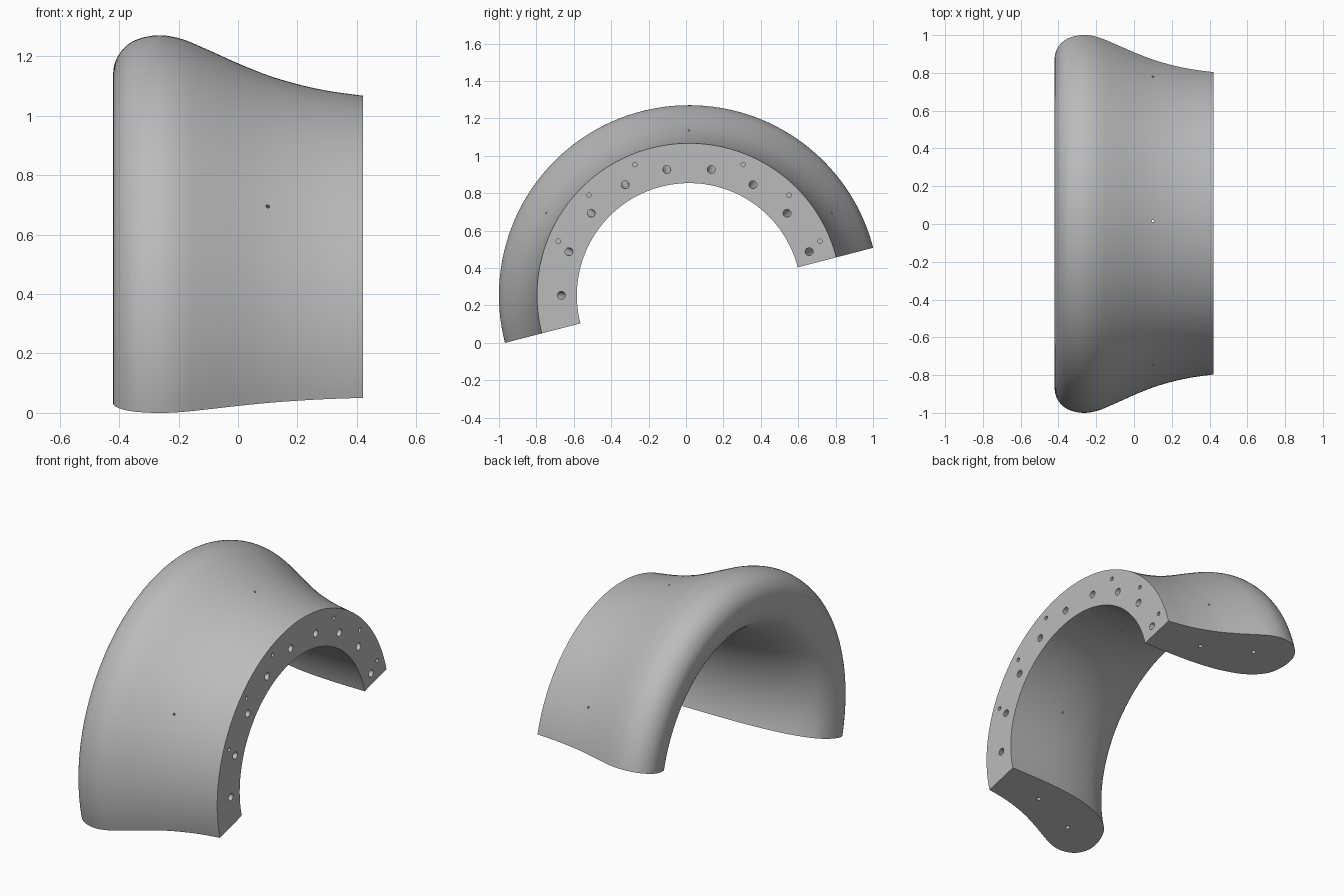
import bpy, bmesh
from math import sin, cos, radians
from mathutils import Vector, Matrix

if "Cube" in bpy.data.objects:
    bpy.data.objects.remove(bpy.data.objects["Cube"])

CENTRE_Y, CENTRE_Z = 0.0165, 0.254
START, SWEEP, STEPS = 14.48, 180, 120
BACK = 0.42

# Section of the duct wall as (x, radius), from trailing edge over the lip to the bore
outer = [(0.42, 0.813), (0.3, 0.83), (0.2, 0.852), (0.1, 0.882), (0, 0.922),
         (-0.1, 0.967), (-0.19, 1.004), (-0.27, 1.0165), (-0.35, 0.998),
         (-0.4, 0.953), (-0.42, 0.89)]
inner = [(-0.405, 0.805), (-0.36, 0.735), (-0.26, 0.673), (-0.12, 0.633),
         (0.03, 0.612), (0.2, 0.603), (0.42, 0.6)]


def smooth_path(points, cuts=5):
    """Catmull-Rom curve through the points."""
    p = [Vector(q) for q in points]
    p = [2 * p[0] - p[1]] + p + [2 * p[-1] - p[-2]]
    path = []
    for a, b, c, d in zip(p, p[1:], p[2:], p[3:]):
        for i in range(cuts):
            t = i / cuts
            path.append(b + 0.5 * t * ((c - a) + t * (2 * a - 5 * b + 4 * c - d
                        + t * (3 * (b - c) + d - a))))
    return path + [p[-2]]


def radial(angle):
    return Vector((0, cos(radians(angle)), sin(radians(angle))))


def place(x, r, angle):
    return Vector((x, CENTRE_Y, CENTRE_Z)) + r * radial(angle)


def mesh_object(name, bm):
    bmesh.ops.recalc_face_normals(bm, faces=bm.faces)
    mesh = bpy.data.meshes.new(name)
    bm.to_mesh(mesh)
    bm.free()
    obj = bpy.data.objects.new(name, mesh)
    bpy.context.collection.objects.link(obj)
    return obj


# Half ring swept around the x axis, closed at both ends
bm = bmesh.new()
section = smooth_path(outer + inner)
rings = [[bm.verts.new(place(x, r, START + SWEEP * i / STEPS)) for x, r in section]
         for i in range(STEPS + 1)]
for a, b in zip(rings, rings[1:]):
    for j in range(len(section)):
        k = (j + 1) % len(section)
        bm.faces.new((a[j], a[k], b[k], b[j]))
bm.faces.new(rings[0])
bm.faces.new(rings[-1])
duct = mesh_object("duct_half", bm)

grey = bpy.data.materials.new("light grey")
grey.use_nodes = True
colour = (0.5, 0.5, 0.5, 1)
grey.diffuse_color = colour
grey.node_tree.nodes["Principled BSDF"].inputs["Base Color"].default_value = colour
duct.data.materials.append(grey)

# Drilled holes
drills = bmesh.new()


def drill(start, direction, radius, depth, lead=0.02):
    """Cylinder running from just before start to depth along direction."""
    d = direction.normalized()
    turn = d.to_track_quat('Z', 'Y').to_matrix().to_4x4()
    middle = start + d * (depth - lead) / 2
    bmesh.ops.create_cone(drills, cap_ends=True, segments=20, radius1=radius,
                          radius2=radius, depth=depth + lead,
                          matrix=Matrix.Translation(middle) @ turn)


forward = Vector((-1, 0, 0))
# Large bolt holes, leaning outward along the wall
for angle in range(20, 181, 20):
    drill(place(BACK, 0.683, angle), forward + 0.23 * radial(angle), 0.021, 0.3)
# Small dowel holes
for angle in (22.5, 45, 67.5, 112.5, 135, 157.5):
    drill(place(BACK, 0.757, angle), forward, 0.012, 0.12)
# Pin holes right through the wall
for angle in (30, 90, 150):
    drill(place(0.1, 0.95, angle), -radial(angle), 0.006, 0.4)
# Alignment holes in the two cut ends
for angle, side in ((START, 1), (START + SWEEP, -1)):
    for x, r in ((0.12, 0.734), (-0.183, 0.845)):
        drill(place(x, r, angle), side * radial(angle + 90), 0.012, 0.12)

cutter = mesh_object("hole_cutter", drills)
cutter.hide_render = True
cut = duct.modifiers.new("holes", 'BOOLEAN')
cut.operation = 'DIFFERENCE'
cut.solver = 'EXACT'
cut.object = cutter

bpy.ops.object.select_all(action='DESELECT')
duct.select_set(True)
bpy.context.view_layer.objects.active = duct
bpy.ops.object.modifier_apply(modifier=cut.name)
bpy.data.objects.remove(cutter)
bpy.ops.object.shade_smooth_by_angle(angle=radians(35))
